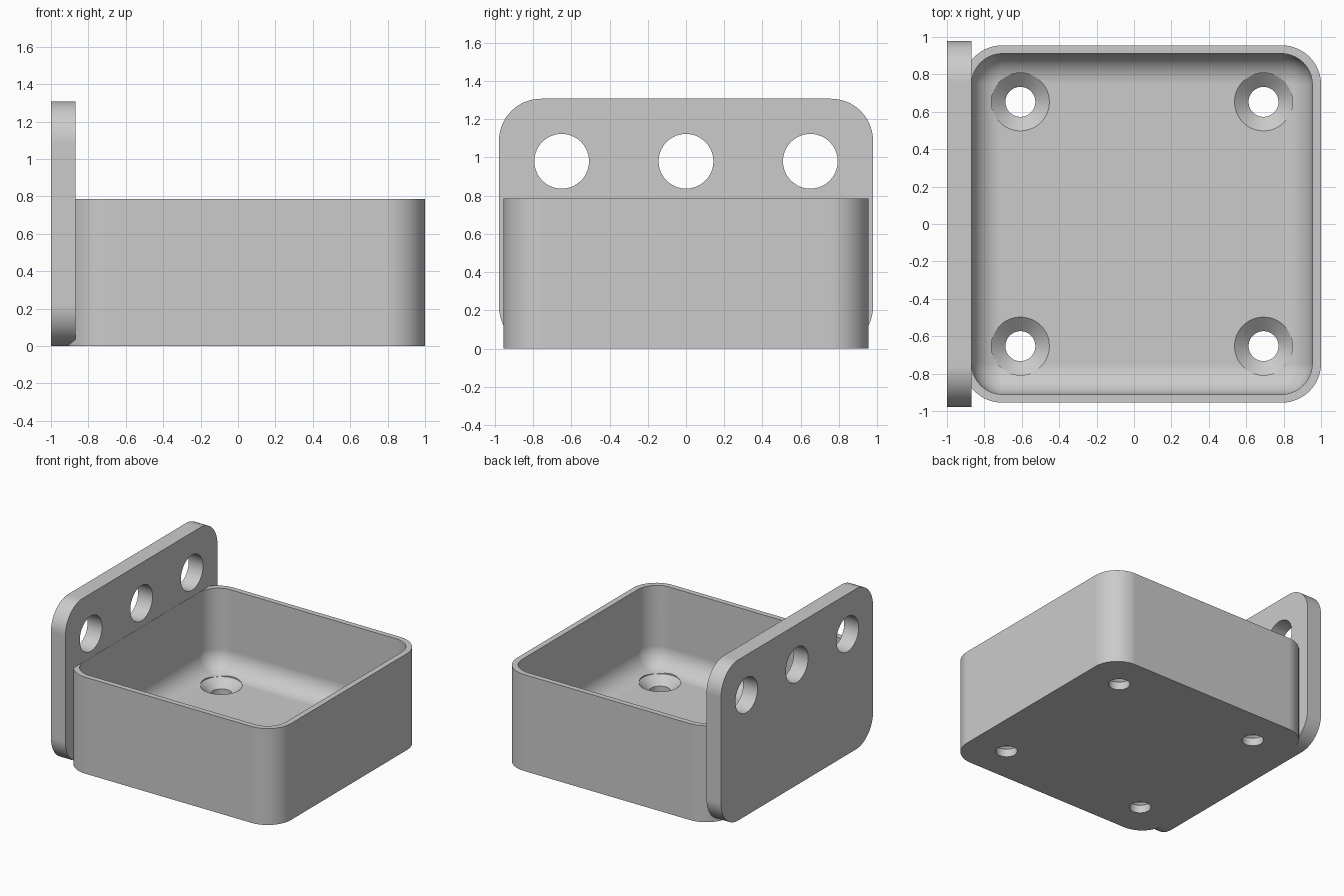
import bpy
import bmesh
from math import sin, cos, pi, radians
from mathutils import Matrix

if "Cube" in bpy.data.objects:
    bpy.data.objects.remove(bpy.data.objects["Cube"])

# Single grey material
grey = bpy.data.materials.new("light_grey")
grey.use_nodes = True
colour = (0.6, 0.6, 0.6, 1)
grey.diffuse_color = colour
grey.node_tree.nodes["Principled BSDF"].inputs["Base Color"].default_value = colour


def rounded_rect(half_w, half_h, radius, steps=14):
    """Counter-clockwise outline of a rectangle with rounded corners."""
    points = []
    for corner, (sx, sy) in enumerate([(1, 1), (-1, 1), (-1, -1), (1, -1)]):
        for i in range(steps + 1):
            a = (corner + i / steps) * pi / 2
            points.append((sx * (half_w - radius) + radius * cos(a),
                           sy * (half_h - radius) + radius * sin(a)))
    return points


def circle(radius, sides=64):
    return [(radius * cos(2 * pi * i / sides), radius * sin(2 * pi * i / sides))
            for i in range(sides)]


def loft(name, rings, matrix):
    """Closed solid through (height, outline) rings, lowest first."""
    bm = bmesh.new()
    loops = [[bm.verts.new((x, y, z)) for x, y in outline] for z, outline in rings]
    for low, high in zip(loops, loops[1:]):
        for i in range(len(low)):
            j = (i + 1) % len(low)
            bm.faces.new((low[i], low[j], high[j], high[i]))
    bm.faces.new(loops[0][::-1])
    bm.faces.new(loops[-1])
    bm.transform(matrix)
    bmesh.ops.recalc_face_normals(bm, faces=bm.faces)
    mesh = bpy.data.meshes.new(name)
    bm.to_mesh(mesh)
    bm.free()
    mesh.materials.append(grey)
    obj = bpy.data.objects.new(name, mesh)
    bpy.context.collection.objects.link(obj)
    return obj


def combine(target, tool, operation):
    """Apply a boolean and discard the tool."""
    tool.hide_render = True
    mod = target.modifiers.new("combine", "BOOLEAN")
    mod.operation = operation
    mod.solver = "EXACT"
    mod.object = tool
    bpy.context.view_layer.objects.active = target
    bpy.ops.object.modifier_apply(modifier=mod.name)
    bpy.data.objects.remove(tool)


tray_x, floor, rim = 0.0425, 0.13, 0.785
centre = Matrix.Translation((tray_x, 0, 0))

# Solid tray block
block = rounded_rect(0.9575, 0.955, 0.21)
tray = loft("tray_with_mounting_plate", [(0, block), (rim, block)], centre)

# Upright plate: outline lies in y-z, thickness runs along x
to_side = Matrix(((0, 0, 1, 0), (1, 0, 0, 0), (0, 1, 0, 0), (0, 0, 0, 1)))
panel = rounded_rect(0.978, 0.6535, 0.22)
plate = loft("plate", [(-1, panel), (-0.87, panel)],
             Matrix.Translation((0, 0, 0.6535)) @ to_side)
combine(tray, plate, "UNION")

# Cavity with a filleted floor
fillet, steps = 0.16, 12
rings = []
for i in range(steps + 1):
    a = i / steps * pi / 2
    inset = fillet * (1 - sin(a))
    rings.append((floor + fillet * (1 - cos(a)),
                  rounded_rect(0.911 - inset, 0.911 - inset, 0.166 - inset)))
rings.append((rim + 0.1, rounded_rect(0.911, 0.911, 0.166)))
combine(tray, loft("cavity", rings, centre), "DIFFERENCE")

# Countersunk screw holes in the floor
for sx in (-1, 1):
    for sy in (-1, 1):
        screw = [(-0.1, circle(0.08)), (0.065, circle(0.08)),
                 (floor, circle(0.155)), (0.3, circle(0.155))]
        place = Matrix.Translation((tray_x + sx * 0.65, sy * 0.653, 0))
        combine(tray, loft("screw_hole", screw, place), "DIFFERENCE")

# Three round holes through the plate
for y in (-0.65, 0, 0.65):
    bore = [(-1.1, circle(0.143)), (-0.7, circle(0.143))]
    place = Matrix.Translation((0, y, 0.98)) @ to_side
    combine(tray, loft("plate_hole", bore, place), "DIFFERENCE")

# Smooth rounded surfaces, crisp edges
bpy.ops.object.select_all(action="DESELECT")
tray.select_set(True)
bpy.context.view_layer.objects.active = tray
bpy.ops.object.shade_smooth_by_angle(angle=radians(25))
weighted = tray.modifiers.new("weighted_normals", "WEIGHTED_NORMAL")
weighted.keep_sharp = True
